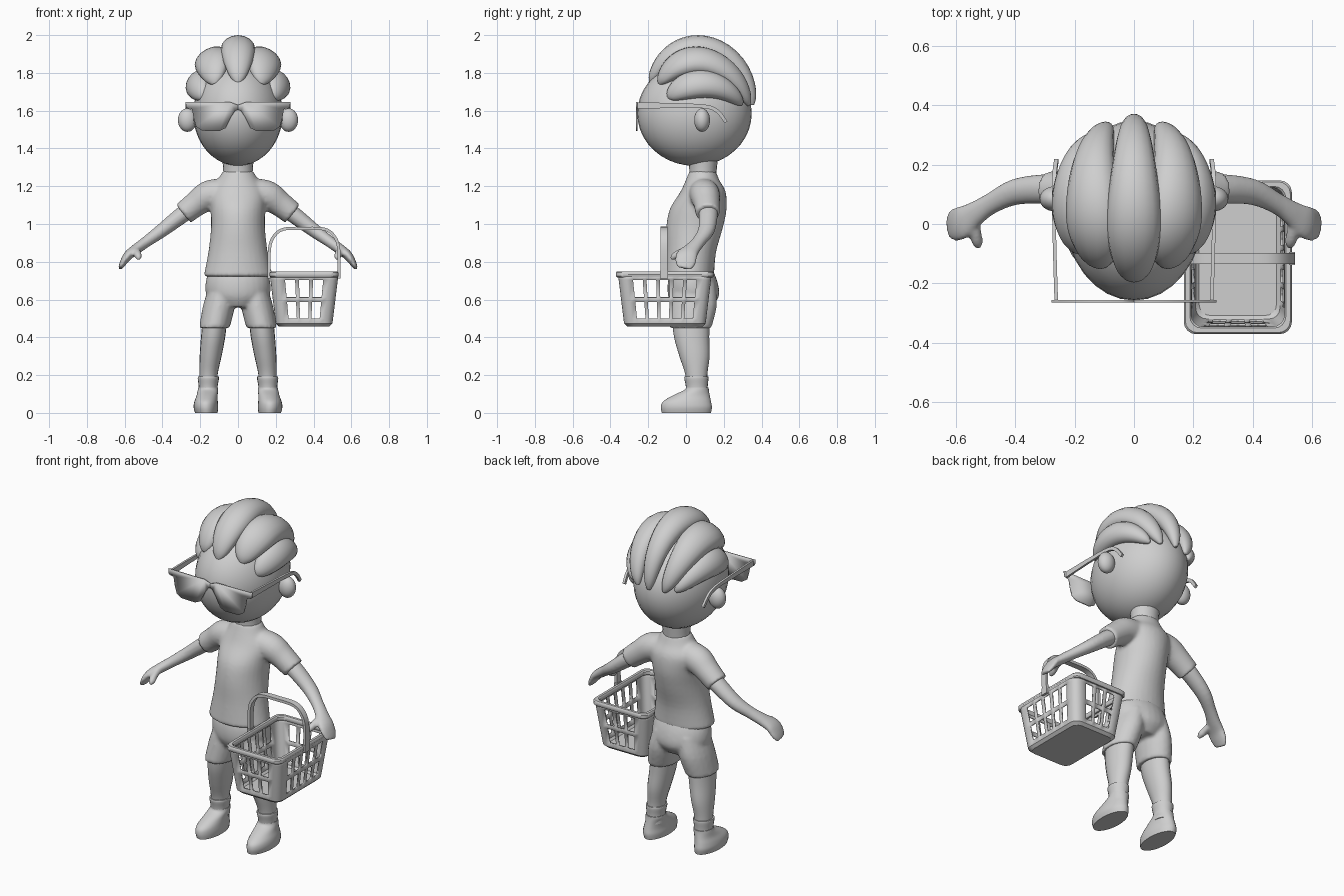
import bpy, bmesh
from math import sin, cos, pi, sqrt
from mathutils import Vector

if "Cube" in bpy.data.objects:
    bpy.data.objects.remove(bpy.data.objects["Cube"])

grey = bpy.data.materials.new("plain grey")
grey.use_nodes = True
grey.diffuse_color = (0.62, 0.62, 0.62, 1)
grey.node_tree.nodes["Principled BSDF"].inputs["Base Color"].default_value = (0.62, 0.62, 0.62, 1)

X, Y = Vector((1, 0, 0)), Vector((0, 1, 0))


def smooth_path(rows, steps):
    """Catmull-Rom interpolation of (x, y, z, a, b) rows."""
    pts = [Vector(r) for r in rows]
    pts = [pts[0]] + pts + [pts[-1]]
    out = []
    for p, q, r, s in zip(pts, pts[1:], pts[2:], pts[3:]):
        for i in range(steps):
            t = i / steps
            out.append(0.5 * (2 * q + (r - p) * t + (2 * p - 5 * q + 4 * r - s) * t * t
                              + (3 * q - p - 3 * r + s) * t ** 3))
    return out + [pts[-1]]


def skin(bm, rings, cap=True, wrap=False, skip=lambda i, j: False):
    """Join rings of points with quads."""
    vs = [[bm.verts.new(p) for p in ring] for ring in rings]
    n = len(vs[0])
    for i in range(len(vs) if wrap else len(vs) - 1):
        lo, hi = vs[i], vs[(i + 1) % len(vs)]
        for j in range(n):
            if not skip(i, j):
                bm.faces.new((lo[j], lo[(j + 1) % n], hi[(j + 1) % n], hi[j]))
    if cap:
        bm.faces.new(vs[0])
        bm.faces.new(vs[-1])


def sweep(bm, rows, ref=None, n=20, steps=4):
    """Elliptical section along a path; without ref the sections stay level."""
    path = smooth_path(rows, steps)
    pos = [Vector(p[:3]) for p in path]
    turn = pi / 4 if n == 4 else 0
    k = sqrt(2) if n == 4 else 1
    rings = []
    for i, p in enumerate(path):
        u, v = X, Y
        if ref:
            t = (pos[min(i + 1, len(pos) - 1)] - pos[max(i - 1, 0)]).normalized()
            u = ref(pos[i]).cross(t).normalized()
            v = t.cross(u)
        angles = [2 * pi * j / n + turn for j in range(n)]
        rings.append([pos[i] + k * (u * p[3] * cos(a) + v * p[4] * sin(a)) for a in angles])
    skin(bm, rings)


def finish(name, bm, mirror=False, voxel=0, thick=0, angle=40):
    bmesh.ops.recalc_face_normals(bm, faces=bm.faces)
    me = bpy.data.meshes.new(name)
    bm.to_mesh(me)
    bm.free()
    ob = bpy.data.objects.new(name, me)
    bpy.context.collection.objects.link(ob)
    me.materials.append(grey)
    bpy.ops.object.select_all(action='DESELECT')
    ob.select_set(True)
    bpy.context.view_layer.objects.active = ob
    bpy.ops.object.shade_smooth_by_angle(angle=angle * pi / 180)
    if mirror:
        ob.modifiers.new("Mirror", 'MIRROR').use_mirror_merge = False
    if thick:
        m = ob.modifiers.new("Solidify", 'SOLIDIFY')
        m.thickness, m.offset = thick, 0
    if voxel:
        m = ob.modifiers.new("Blend", 'REMESH')
        m.mode, m.voxel_size, m.use_smooth_shade = 'VOXEL', voxel, True
        m = ob.modifiers.new("Relax", 'SMOOTH')
        m.factor, m.iterations = 0.5, 4


def ellipsoid(name, loc, radii, mirror=False):
    bm = bmesh.new()
    bmesh.ops.create_uvsphere(bm, u_segments=32, v_segments=20, radius=1)
    for v in bm.verts:
        v.co = Vector(loc) + Vector(a * b for a, b in zip(v.co, radii))
    finish(name, bm, mirror)


along_y = lambda p: Y
along_x = lambda p: X

# Head, ears and neck
ellipsoid("head", (0, .045, 1.585), (.237, .303, .277))
ellipsoid("ears", (.268, .085, 1.55), (.05, .042, .062), True)
bm = bmesh.new()
sweep(bm, [(0, .085, 1.2, .08, .07), (0, .09, 1.28, .078, .072), (0, .09, 1.36, .085, .08)])
finish("neck", bm)

# Hair: fat locks laid over the scalp from brow to nape
centre, scalp = Vector((0, .068, 1.6)), Vector((.232, .285, .33))


def lock(name, front, top, back, width, depth, mirror=True):
    f, m, b = Vector(front), Vector(top), Vector(back)
    rows = []
    for i in range(17):
        t = (1 - cos(pi * i / 16)) / 2
        p = f * (1 - t) * (1 - 2 * t) + m * 4 * t * (1 - t) + b * t * (2 * t - 1)
        d = Vector((p[k] - centre[k]) / scalp[k] for k in range(3)).normalized()
        p = centre + Vector(d[k] * scalp[k] for k in range(3))
        s = max(.01, sin(pi * t)) ** .45
        rows.append((*p, width * s * (1.08 - .3 * t), depth * s))
    bm = bmesh.new()
    sweep(bm, rows, lambda p: p - centre, n=16, steps=2)
    finish(name, bm, mirror, angle=60)


lock("hair_centre", (0, -.2, 1.755), (0, .04, 1.93), (0, .35, 1.63), .098, .07, False)
lock("hair_upper", (.135, -.16, 1.755), (.145, .05, 1.88), (.09, .34, 1.63), .105, .068)
lock("hair_side", (.22, -.125, 1.68), (.228, .09, 1.755), (.15, .315, 1.635), .085, .062)

# Sunglasses: one plate for rims and lenses, plus hooked temples
half = [(0, 1.63), (.04, 1.645), (.278, 1.647), (.274, 1.615), (.243, 1.608), (.235, 1.56),
        (.222, 1.515), (.19, 1.494), (.1, 1.492), (.067, 1.507), (.035, 1.57), (.015, 1.6), (0, 1.605)]
bm = bmesh.new()
bm.faces.new([bm.verts.new((x, -.261, z)) for x, z in half])
finish("sunglasses_front", bm, True, thick=.008)
bm = bmesh.new()
sweep(bm, [(.262, -.262, 1.627, .017, .006), (.268, -.06, 1.627, .013, .006),
           (.27, .1, 1.622, .01, .007), (.268, .165, 1.598, .01, .007),
           (.262, .212, 1.54, .009, .007)], along_x, n=4)
finish("sunglasses_temples", bm, True)

# T-shirt: torso blended with sleeves
bm = bmesh.new()
sweep(bm, [(0, .015, .722, .182, .133), (0, .025, .85, .157, .134), (0, .045, .98, .143, .15),
           (0, .065, 1.08, .145, .15), (0, .09, 1.17, .15, .12), (0, .088, 1.23, .11, .09),
           (0, .088, 1.28, .08, .07)], n=32)
sweep(bm, [(.04, .09, 1.17, .075, .08), (.15, .1, 1.152, .08, .08),
           (.22, .11, 1.108, .068, .07), (.288, .115, 1.055, .062, .064)], along_y)
finish("t_shirt", bm, True, voxel=.01)

# Arms with mitten hands and thumbs
bm = bmesh.new()
sweep(bm, [(.22, .115, 1.1, .045, .05), (.3, .118, 1.045, .044, .05), (.4, .108, .968, .037, .044),
           (.48, .07, .91, .03, .036), (.535, .035, .87, .028, .042), (.58, .005, .835, .025, .056),
           (.608, -.003, .795, .018, .054), (.624, -.01, .766, .01, .038)], along_y)
sweep(bm, [(.54, .03, .87, .02, .02), (.535, -.025, .85, .02, .02), (.528, -.06, .83, .019, .019),
           (.525, -.08, .815, .009, .009)], along_x, n=12)
finish("arms", bm, True, voxel=.007)

# Shorts
bm = bmesh.new()
sweep(bm, [(0, .03, .78, .14, .1), (0, .035, .7, .17, .13), (0, .04, .62, .165, .135),
           (0, .035, .56, .1, .1)], n=28)
sweep(bm, [(.08, .045, .68, .07, .11), (.1, .042, .57, .085, .122), (.125, .022, .45, .081, .113)])
finish("shorts", bm, True, voxel=.01)

# Legs, socks and shoes
bm = bmesh.new()
sweep(bm, [(.122, .025, .5, .065, .1), (.132, .03, .4, .064, .093), (.145, .045, .3, .058, .08),
           (.156, .055, .2, .048, .058), (.158, .06, .1, .046, .055)])
finish("legs", bm, True)
bm = bmesh.new()
sweep(bm, [(.158, .058, .09, .05, .058), (.158, .057, .14, .05, .058),
           (.157, .055, .18, .056, .064), (.157, .055, .192, .055, .063)])
finish("socks", bm, True)
bm = bmesh.new()
sweep(bm, [(.168, .002, 0, .06, .13), (.17, .002, .03, .065, .135), (.169, .005, .06, .062, .127),
           (.164, .026, .09, .056, .1), (.159, .055, .12, .054, .066), (.158, .06, .135, .052, .06)],
      n=28)
finish("shoes", bm, True)

# Basket: walls with two rows of openings, floor, rim and handle
BX, BY = .35, -.112


def edge_stops(count, run):
    """Positions along a wall, from -1 to 1, with each opening's two edges."""
    wide, pitch = .054, .075
    mids = [(i - (count - 1) / 2) * pitch for i in range(count)]
    return [-1] + [(m + s * wide / 2) / run for m in mids for s in (-1, 1)] + [1]


def outline(hx, hy, z, r=.04):
    """Rounded rectangle, with flags marking the openings."""
    pts, holes = [], []
    for side in range(4):
        h, w, count, run = (hx, hy, 5, .21) if side % 2 == 0 else (hy, hx, 3, .135)
        stops = edge_stops(count, run)
        line = [(h, s * (w - r)) for s in stops]
        line += [(h - r + r * cos(a * pi / 8), w - r + r * sin(a * pi / 8)) for a in (1, 2, 3)]
        holes += [i % 2 == 1 and i < len(stops) - 1 for i in range(len(line))]
        for x, y in line:
            for _ in range(side):
                x, y = -y, x
            pts.append(Vector((BX + x, BY + y, z)))
    return pts, holes


holes = outline(1, 1, 0)[1]
levels = [.462, .475, .5, .588, .612, .705, .735]
rings = []
for i, z in enumerate(levels):
    grow = (z - .46) / .27 * .033 - (.012 if i == 0 else 0)
    rings.append(outline(.144 + grow, .21 + grow, z)[0])
bm = bmesh.new()
skin(bm, rings, cap=False, skip=lambda i, j: i in (2, 4) and holes[j])
bm.faces.new([v for v in bm.verts][:len(holes)])
finish("basket_body", bm, thick=.009, angle=30)
bm = bmesh.new()
skin(bm, [outline(h, h + .077, z)[0] for h, z in
          ((.177, .718), (.182, .724), (.182, .742), (.177, .748), (.162, .748), (.157, .742),
           (.157, .724), (.162, .718))], cap=False, wrap=True)
finish("basket_rim", bm)
arch = [(-.184, .72), (-.184, .86), (-.163, .93), (-.11, .972), (0, .977)]
arch += [(-x, z) for x, z in reversed(arch[:-1])]
bm = bmesh.new()
sweep(bm, [(BX + x, BY - .004, z, .008, .018) for x, z in arch], along_y, n=4, steps=6)
for s in (-1, 1):
    sweep(bm, [(BX + s * .183, BY - .004, .712, .01, .022), (BX + s * .183, BY - .004, .755, .01, .022)],
          n=4, steps=1)
finish("basket_handle", bm, angle=35)
